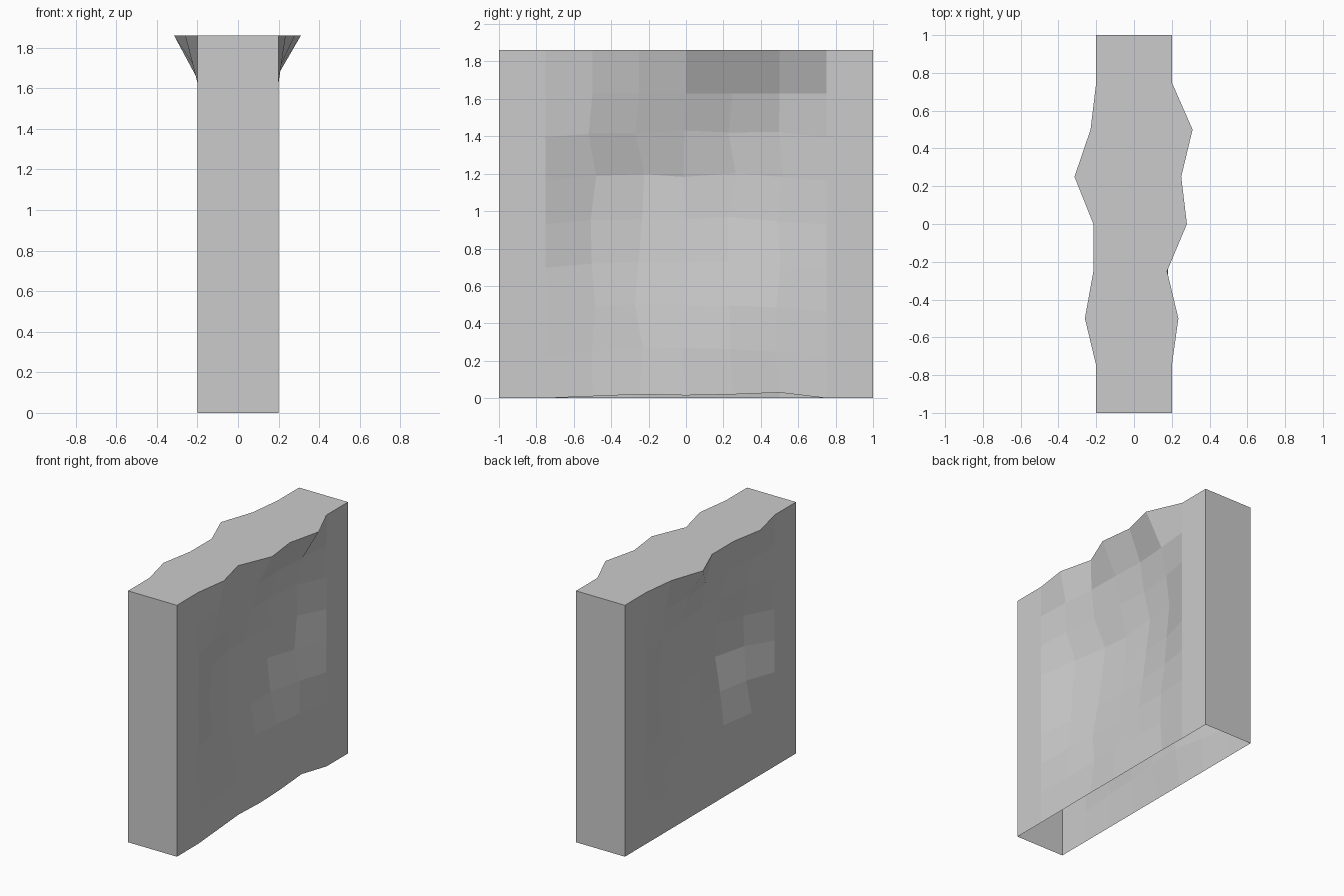
import bpy, bmesh, random

if "Cube" in bpy.data.objects:
    bpy.data.objects.remove(bpy.data.objects["Cube"])

random.seed(4)
N = 8               # cells along each direction of the rough faces
HEIGHT = 1.86
HALF = 0.2          # half thickness at the flat ends

# half thickness along the top rim, y from -1 to 1
TOP_RIGHT = [0.2, 0.2, 0.235, 0.175, 0.28, 0.25, 0.31, 0.2, 0.2]
TOP_LEFT = [0.2, 0.2, 0.26, 0.215, 0.215, 0.315, 0.23, 0.2, 0.2]

# hollow depth at y = -0.5 .. 0.5, one line per row from the ground up
RECESS_RIGHT = [
    (0.01, 0.02, 0.015, 0.02, 0.03),
    (0.02, 0.04, 0.03, 0.03, 0.03),
    (0.03, 0.06, 0.06, 0.05, 0.035),
    (0.06, 0.09, 0.09, 0.09, 0.05),
    (0.075, 0.11, 0.115, 0.12, 0.08),
    (0.08, 0.13, 0.13, 0.12, 0.08),
    (0.03, 0.075, 0.085, 0.10, 0.07),
    (0.01, 0.03, 0.035, 0.045, 0.025)]
RECESS_LEFT = [
    (0.00, 0.00, 0.00, 0.00, 0.00),
    (0.01, 0.02, 0.03, 0.04, 0.02),
    (0.02, 0.05, 0.05, 0.05, 0.03),
    (0.045, 0.09, 0.08, 0.07, 0.04),
    (0.085, 0.13, 0.10, 0.08, 0.05),
    (0.08, 0.13, 0.12, 0.09, 0.06),
    (0.04, 0.08, 0.09, 0.07, 0.05),
    (0.01, 0.035, 0.04, 0.01, 0.025)]
LIFT = [0, 0, 0.7, 1, 1, 1, 0.7, 0, 0]      # where rows bow upward


def rough_face(bm, side, top, recess):
    """Grid of vertices for one chipped wall face (side = +1 or -1)."""
    rows = []
    for j in range(N + 1):
        row = []
        for i in range(N + 1):
            w = LIFT[i]
            x, y, z = HALF, -1 + 2 * i / N, HEIGHT * j / N
            if j == N:
                x = top[i]
            else:
                depth = recess[j][i - 2] if 2 <= i <= 6 else 0
                x -= depth
                if j == 0:
                    z += depth          # wavy foot
                elif j < N - 1:
                    z += 0.03 * w + w * random.uniform(-0.01, 0.01)
                    y += w * random.uniform(-0.03, 0.03)
            row.append(bm.verts.new((side * x, y, z)))
        rows.append(row)
    for j in range(N):
        for i in range(N):
            bm.faces.new((rows[j][i], rows[j][i + 1],
                          rows[j + 1][i + 1], rows[j + 1][i]))
    return rows


bm = bmesh.new()
right = rough_face(bm, 1, TOP_RIGHT, RECESS_RIGHT)
left = rough_face(bm, -1, TOP_LEFT, RECESS_LEFT)

# flat ends and flat top; the underside stays open
for k in range(N):
    bm.faces.new((right[N][k], right[N][k + 1], left[N][k + 1], left[N][k]))
    for e in (0, N):
        bm.faces.new((right[k][e], right[k + 1][e], left[k + 1][e], left[k][e]))
bmesh.ops.recalc_face_normals(bm, faces=bm.faces[:])

mesh = bpy.data.meshes.new("rock_wall")
bm.to_mesh(mesh)
bm.free()
wall = bpy.data.objects.new("rock_wall", mesh)
bpy.context.collection.objects.link(wall)
